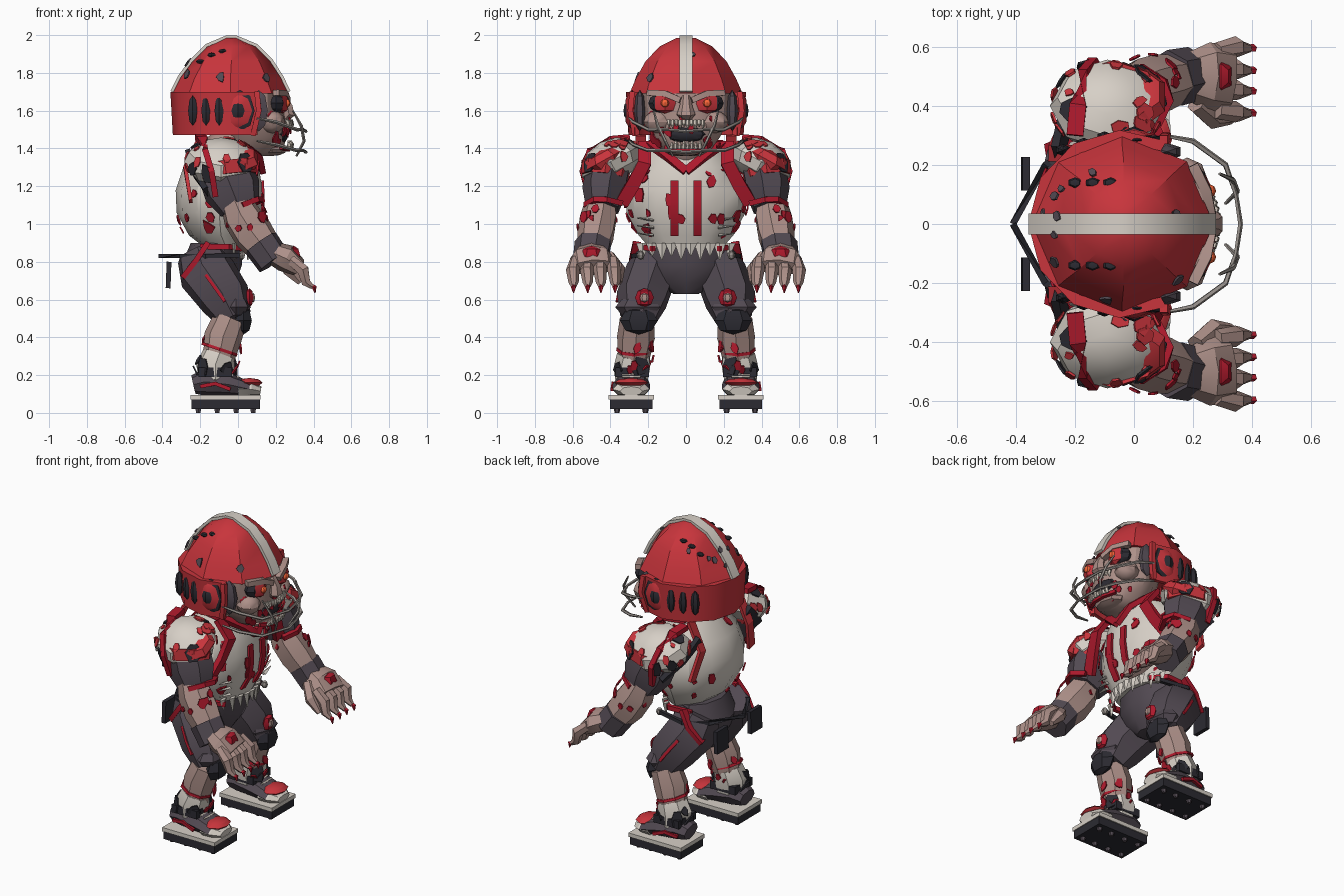
import bpy, bmesh, math, random
from mathutils import Vector as V, Matrix
random.seed(13)

def mat(name, c):
    m = bpy.data.materials.new(name)
    m.diffuse_color = (*c, 1)
    return m
RED = mat("red", (0.58, 0.035, 0.045)); BLOOD = mat("dark_red", (0.42, 0.01, 0.025))
WHITE = mat("cloth_white", (0.68, 0.63, 0.57)); DARK = mat("dark_cloth", (0.085, 0.068, 0.085))
BLACK = mat("black", (0.025, 0.024, 0.032)); SKIN = mat("skin", (0.42, 0.28, 0.25))
BONE = mat("bone", (0.62, 0.55, 0.48)); GLOW = mat("glow", (0.95, 0.13, 0.04)); WIRE = mat("wire", (0.3, 0.27, 0.25))

def make(name, m, verts, faces, mir=False):
    for s in ((1, -1) if mir else (1,)):
        me = bpy.data.meshes.new(name)
        me.from_pydata([(v[0], v[1] * s, v[2]) for v in verts], [], faces)
        bm = bmesh.new(); bm.from_mesh(me)
        bmesh.ops.recalc_face_normals(bm, faces=bm.faces)
        bm.to_mesh(me); bm.free()
        me.materials.append(m)
        ob = bpy.data.objects.new(name + (("_left" if s > 0 else "_right") if mir else ""), me)
        bpy.context.collection.objects.link(ob)

def rings(rs, n):
    f = [tuple(range(n)), tuple(range((rs - 1) * n, rs * n))]
    return f + [(r*n+i, r*n+(i+1) % n, (r+1)*n+(i+1) % n, (r+1)*n+i) for r in range(rs-1) for i in range(n)]

# path of (x, y, z, half width along y, other half width)
def tube_data(path, n=8, ph=0.0):
    P = [V(p[:3]) for p in path]; vs = []
    for i, p in enumerate(path):
        d = (P[min(i+1, len(P)-1)] - P[max(i-1, 0)]).normalized()
        ref = V((0, 1, 0)) if abs(d.y) < 0.8 else V((1, 0, 0))
        u = (ref - d * d.dot(ref)).normalized(); w = d.cross(u)
        for k in range(n):
            a = math.tau * k / n + ph
            vs.append(P[i] + u * p[3] * math.cos(a) + w * p[-1] * math.sin(a))
    return vs, rings(len(path), n)

def tube(name, m, path, n=8, mir=False, ph=0.0):
    make(name, m, *tube_data(path, n, ph), mir)

# vertical loft of (centre x, centre y, z, rx, ry)
def loft(name, m, secs, n=10, mir=False):
    vs = [(x + rx*math.cos(math.tau*k/n), y + ry*math.sin(math.tau*k/n), z)
          for x, y, z, rx, ry in secs for k in range(n)]
    make(name, m, vs, rings(len(secs), n), mir)

def blob(name, m, c, r, seg=8, rows=6, tilt=0, mir=False):
    bm = bmesh.new()
    bmesh.ops.create_uvsphere(bm, u_segments=seg, v_segments=rows, radius=1)
    R = Matrix.Rotation(tilt, 3, 'X')
    vs = [V(c) + R @ V([v.co[i] * r[i] for i in range(3)]) for v in bm.verts]
    fs = [[v.index for v in f.verts] for f in bm.faces]
    bm.free(); make(name, m, vs, fs, mir)

def strap(name, m, pts, w, t, mir=False):
    tube(name, m, [(*p, w, t) for p in pts], 4, mir, math.pi / 4)

def merge(name, m, parts, mir=False):
    vs, fs = [], []
    for v, f in parts:
        fs += [tuple(i + len(vs) for i in q) for q in f]; vs += v
    make(name, m, vs, fs, mir)

# thin irregular flakes placed over an ellipsoid (optionally tilted)
def flakes(name, m, c, r, n, size, lo, hi, xmin=-1, xmax=1, mir=False, tilt=0):
    parts = []; R = Matrix.Rotation(tilt, 3, 'X')
    while len(parts) < n:
        d = V([random.gauss(0, 1) for _ in range(3)]).normalized()
        if not (lo < d.z < hi and xmin < d.x < xmax): continue
        p = V(c) + R @ V([d[i] * r[i] for i in range(3)])
        q = (R @ V([d[i] / r[i] for i in range(3)])).to_track_quat('Z', 'Y')
        s = size * random.uniform(.5, 1.2); k = [random.uniform(.6, 1.1) * s for _ in range(6)]
        parts.append(([p + q @ V((k[i]*math.cos(i*math.pi/3), 1.3*k[i]*math.sin(i*math.pi/3), h))
                       for h in (-.004, .004) for i in range(6)], rings(2, 6)))
    merge(name, m, parts, mir)

# helmet: dome, open-faced lower shell, centre stripe, side plates
dome = [(-.04, 0, 1.69, .31, .30), (-.04, 0, 1.77, .27, .265), (-.035, 0, 1.86, .21, .215),
        (-.035, 0, 1.94, .13, .14), (-.035, 0, 1.985, .035, .05)]
loft("helmet_dome", RED, dome, 8)
arc = [math.radians(62 + 236 * i / 8) for i in range(9)]
vs = [(-.04 + r*math.cos(a), r*math.sin(a), z) for a in arc for r, z in ((.305, 1.47), (.318, 1.70), (.28, 1.70), (.28, 1.47))]
make("helmet_lower_shell", RED, vs, rings(9, 4))
strap("helmet_stripe", WHITE, [(.27, 0, 1.70), (.232, 0, 1.78), (.177, 0, 1.865), (.098, 0, 1.945), (-.01, 0, 1.99), (-.06, 0, 1.99),
      (-.168, 0, 1.945), (-.247, 0, 1.865), (-.31, 0, 1.78), (-.35, 0, 1.70)], .05, .012)
for i, x in enumerate((-.24, -.17, -.10)):
    blob("helmet_side_vent_%d" % i, BLACK, (x, .25 + .022*i, 1.6), (.028, .02, .08), 6, 4, 0, True)
    blob("helmet_top_vent_%d" % i, BLACK, (-.2 + .06*i, .14, (1.86, 1.895, 1.915)[i]), (.026, .018, .012), 6, 4, 0, True)
blob("ear_pad", BLACK, (.01, .285, 1.6), (.09, .025, .11), 6, 4, 0, True)
blob("ear_diamond", RED, (0, .30, 1.6), (.075, .026, .09), 4, 4, 0, True)
blob("ear_diamond_core", BLACK, (0, .315, 1.6), (.035, .016, .045), 4, 4, 0, True)
blob("cheek_guard", DARK, (.11, .245, 1.6), (.055, .03, .11), 6, 4, 0, True)
strap("helmet_front_rim", RED, [(.10, .285, 1.70), (.11, .295, 1.60), (.08, .27, 1.47)], .02, .02, True)
flakes("helmet_chips", DARK, (-.04, 0, 1.68), (.29, .28, .285), 10, .022, .3, .8)

# head and face
loft("head", SKIN, [(.05, 0, 1.36, .12, .09), (.09, 0, 1.39, .15, .13), (.09, 0, 1.46, .165, .18),
                    (.07, 0, 1.56, .18, .23), (.06, 0, 1.70, .19, .24)], 12)
blob("neck", SKIN, (-.03, 0, 1.4), (.15, .15, .12))
strap("brow", SKIN, [(.20, .20, 1.695), (.245, .11, 1.69), (.26, .03, 1.655)], .025, .022, True)
blob("eye_socket", BLACK, (.20, .115, 1.64), (.055, .085, .055), 8, 6, 0, True)
blob("eye_ring", RED, (.235, .112, 1.64), (.035, .065, .055), 4, 4, 0, True)
blob("eye", GLOW, (.258, .112, 1.64), (.02, .022, .022), 8, 6, 0, True)
tube("nose", SKIN, [(.24, 0, 1.675, .025, .02), (.263, 0, 1.62, .035, .03), (.27, 0, 1.58, .05, .035), (.25, 0, 1.555, .03, .02)], 6)
blob("mouth", BLACK, (.215, 0, 1.475), (.055, .11, .05), 10, 6)
blob("jaw", SKIN, (.18, 0, 1.395), (.08, .11, .035), 8, 6)
blob("cheek", SKIN, (.18, .15, 1.54), (.07, .075, .06), 8, 6, 0, True)
def tooth(y, z, dz, w=.012):
    x = .28 - 2.5 * y * y
    return tube_data([(x, y, z, w), (x+.006, y, z + dz*.6, w*.9), (x, y, z + dz, w*.3)], 5)
merge("upper_teeth", BONE, [tooth(-.09 + .02*i, 1.55, -.035 - .01*(i % 2)) for i in range(10)])
merge("lower_teeth", BONE, [tooth(-.075 + .0214*i, 1.40, .032 + .01*(i % 2)) for i in range(8)])
strap("lower_gum", BLOOD, [(.23, -.11, 1.405), (.265, -.04, 1.395), (.265, .04, 1.395), (.23, .11, 1.405)], .015, .015)
flakes("face_blood", BLOOD, (.08, 0, 1.51), (.20, .235, .19), 16, .022, -.8, .4, .4)

# bent wire face guard
for i, (z0, z1) in enumerate(((1.56, 1.50), (1.44, 1.39))):
    tube("face_guard_bar_%d" % i, WIRE, [(.10, .30, z0, .006), (.2, .28, z0-.02, .01), (.31, .20, z1, .01), (.345, .10, z1, .008), (.36, 0, z1-.01, .009)], 5, True)
tube("face_guard_upright", WIRE, [(.29, .17, 1.60, .005), (.335, .15, 1.52, .009), (.35, .11, 1.44, .009), (.31, .07, 1.36, .006)], 5, True)

# torso, collar and torn hem
loft("jersey", WHITE, [(-.06, 0, .87, .11, .19), (-.09, 0, .94, .17, .25), (-.1, 0, 1.06, .225, .315), (-.1, 0, 1.18, .23, .32),
                       (-.09, 0, 1.30, .20, .28), (-.06, 0, 1.42, .13, .18)], 12)
strap("collar", BLOOD, [(-.12, .17, 1.43), (.03, .19, 1.42), (.11, .10, 1.36), (.13, 0, 1.28)], .03, .022, True)
strap("front_strap", BLOOD, [(.02, .22, 1.43), (.10, .22, 1.32), (.08, .28, 1.21), (.05, .34, 1.11)], .05, .022, True)
strap("shoulder_strap", BLOOD, [(-.2, .30, 1.46), (-.19, .40, 1.45), (-.17, .50, 1.38), (-.14, .535, 1.28), (-.12, .50, 1.15)], .04, .022, True)
strap("back_strap", RED, [(-.2, .24, 1.47), (-.28, .24, 1.30), (-.25, .30, 1.12)], .04, .014, True)
# two plain chest stripes
strap("chest_stripe", BLOOD, [(.13, .06, 1.23), (.135, .06, 1.12), (.12, .06, 1.02), (.075, .06, .94)], .03, .01, True)
merge("torn_hem", WHITE, [tube_data([(.085 - 2*y*y, y, .90, .034, .012), (.085 - 2*y*y, y, .81 + .02*(i % 2), .003, .003)], 4)
      for i, y in enumerate([-.23 + .051*k for k in range(10)])])
merge("side_tears", WHITE, [tube_data([(.06, .17, z, .018, .008), (.05, .26, z+.012, .003)], 4) for z in (.94, .98, 1.02)], True)
flakes("jersey_blood", BLOOD, (-.1, 0, 1.13), (.238, .33, .29), 44, .032, -.7, .85)

# shoulders and arms
T = -.5
blob("shoulder_pad", WHITE, (-.09, .40, 1.33), (.195, .17, .115), 8, 6, T, True)
tube("shoulder_pad_rim", RED, [(-.07, .42, 1.32, .135, .17), (-.06, .43, 1.25, .125, .16)], 8, True)
blob("pad_front_red", RED, (.04, .43, 1.34), (.075, .11, .055), 6, 4, T, True)
strap("pad_rear_plate", BLACK, [(-.26, .24, 1.37), (-.23, .36, 1.27), (-.16, .48, 1.17)], .05, .02, True)
tube("sleeve", DARK, [(-.07, .41, 1.28, .12, .15), (-.03, .43, 1.18, .12, .155), (.01, .44, 1.08, .09, .11)], 7, True)
strap("sleeve_hem", BLOOD, [(.02, .53, 1.10), (.10, .48, 1.13), (.12, .42, 1.13), (.08, .34, 1.11)], .02, .02, True)
tube("forearm", SKIN, [(-.02, .45, 1.13, .08, .08), (.02, .46, 1.04, .10, .105), (.08, .475, .95, .10, .11), (.18, .50, .82, .075, .085)], 7, True)
tube("wrist_wrap", DARK, [(.12, .49, .90, .10, .10), (.19, .505, .80, .095, .095)], 7, True)
tube("palm", SKIN, [(.18, .50, .85, .08, .06), (.25, .50, .82, .115, .075), (.32, .49, .77, .115, .05)], 8, True)
ys = (.375, .45, .52, .595)
merge("fingers", SKIN, [tube_data([(.28, .49 + (y-.49)*.9, .81, .03), (.345, y+.005, .755, .036), (.36, y, .69, .027), (.395, y, .665, .013)], 6) for y in ys], True)
merge("claws", BLOOD, [tube_data([(.385, y, .672, .013), (.405, y, .665, .014), (.408, y, .635, .003)], 5) for y in ys], True)
tube("thumb", SKIN, [(.21, .41, .83, .035), (.27, .36, .76, .04), (.33, .355, .69, .018)], 6, True)
blob("hand_wound", BLOOD, (.295, .5, .83), (.04, .06, .055), 6, 4, 0, True)
flakes("arm_blood", BLOOD, (.05, .47, 1.0), (.11, .105, .14), 8, .028, -.5, .6, -1, 1, True)
flakes("pad_blood", RED, (-.09, .40, 1.33), (.19, .167, .114), 16, .034, -.2, .9, -1, 1, True, T)
flakes("pad_patches", BLACK, (-.09, .40, 1.33), (.188, .165, .113), 5, .055, -.1, .8, -1, 1, True, T)

# pants, belt and hanging pouches
loft("pants_hips", DARK, [(-.12, 0, .63, .07, .07), (-.14, 0, .69, .13, .18), (-.14, 0, .78, .16, .235), (-.11, 0, .90, .14, .20)], 10)
tube("thigh", DARK, [(-.20, .14, .84, .11, .13), (-.17, .18, .75, .14, .155), (-.07, .23, .61, .14, .14), (-.02, .25, .50, .10, .095)], 7, True)
strap("belt", BLACK, [(-.41, 0, .83), (-.30, .20, .83), (-.17, .28, .83), (.02, .24, .835)], .016, .016, True)
strap("waistband", BLOOD, [(-.20, .23, .88), (-.05, .24, .88), (.03, .17, .87)], .018, .02, True)
strap("hip_stripe", BLOOD, [(-.16, .26, .90), (-.22, .28, .81), (-.29, .25, .72)], .03, .02, True)
blob("buckle", WIRE, (.02, .24, .835), (.02, .02, .025), 6, 4, 0, True)
strap("back_pouch", BLACK, [(-.365, .17, .80), (-.37, .17, .66)], .08, .018, True)
strap("thigh_slash", BLOOD, [(-.17, .32, .73), (-.12, .35, .66), (-.07, .365, .59)], .01, .012, True)

# knees and shins
blob("knee_pad", BLACK, (.03, .25, .49), (.05, .10, .075), 6, 4, 0, True)
blob("knee_cuff", DARK, (-.01, .25, .56), (.08, .125, .06), 7, 4, 0, True)
blob("knee_wound", BLOOD, (.06, .22, .61), (.025, .05, .05), 6, 4, 0, True)
blob("knee_bone", SKIN, (.08, .22, .61), (.012, .025, .025), 6, 4, 0, True)
tube("shin", SKIN, [(-.04, .26, .50, .09, .09), (-.08, .265, .40, .10, .10), (-.10, .275, .30, .085, .085), (-.12, .28, .18, .075, .075)], 8, True)
tube("sock", WHITE, [(-.10, .275, .31, .09, .09), (-.12, .28, .25, .10, .105), (-.12, .285, .17, .09, .09)], 7, True)
tube("sock_band", BLOOD, [(-.095, .275, .345, .092, .097), (-.10, .275, .33, .095, .1)], 8, True)
flakes("leg_blood", BLOOD, (-.09, .275, .33), (.105, .105, .15), 10, .025, -.8, .7, -1, 1, True)
flakes("sock_patches", BLACK, (-.12, .28, .24), (.105, .10, .09), 6, .045, -.5, .6, -1, 1, True)

# shoes with slab soles, toe cap, laces and studs
tube("shoe", DARK, [(-.235, .285, .15, .07, .05), (-.17, .287, .165, .09, .075), (-.05, .29, .15, .10, .06), (.06, .29, .125, .10, .04)], 8, True)
strap("ankle_collar", BLACK, [(-.12, .285, .24), (-.12, .285, .19)], .125, .125, True)
tube("shoe_toe", WHITE, [(.0, .29, .125, .10, .045), (.07, .29, .125, .10, .04), (.12, .29, .115, .06, .025)], 8, True)
blob("toe_cap", RED, (.06, .29, .16), (.07, .09, .025), 8, 4, 0, True)
strap("sole_white", WHITE, [(-.065, .29, .095), (-.065, .29, .07)], .17, .262, True)
strap("sole_dark", BLACK, [(-.065, .29, .07), (-.065, .29, .02)], .16, .255, True)
strap("shoe_side_stripe", BLOOD, [(-.20, .37, .14), (-.12, .385, .155), (-.04, .39, .125)], .012, .014, True)
merge("laces", BONE, [tube_data([(x, .24, .215 - .3*(x+.08), .007), (x, .34, .215 - .3*(x+.08), .007)], 4) for x in (-.06, -.03, 0)], True)
merge("studs", DARK, [tube_data([(x, y, .025, .018), (x, y, 0, .013)], 6) for x in (-.21, -.11, -.01, .08) for y in (.215, .365)], True)

# crisp facets with soft rounder areas
for o in bpy.data.objects:
    o.select_set(True); bpy.context.view_layer.objects.active = o
bpy.ops.object.shade_smooth_by_angle(angle=math.radians(32))
